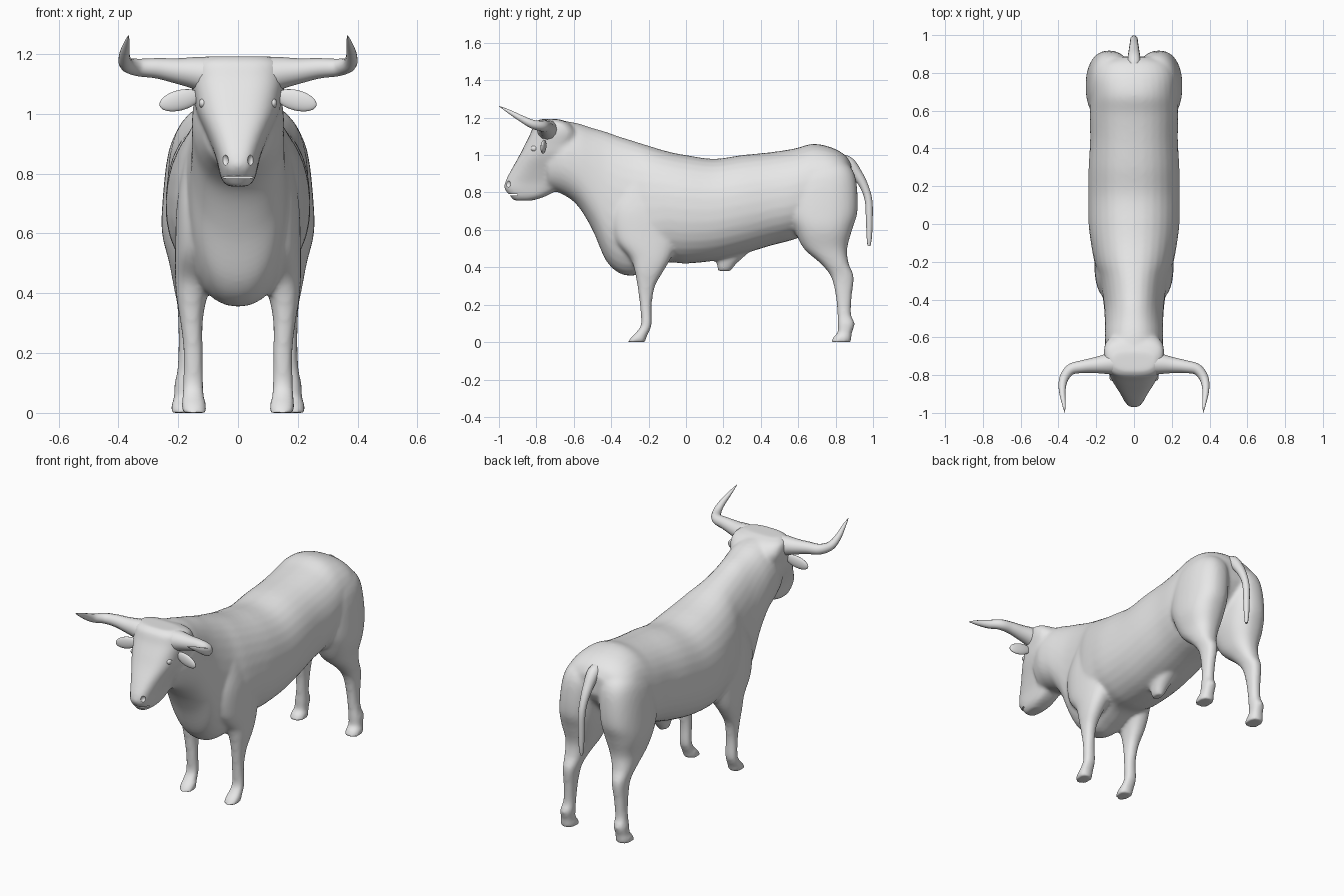
import bpy
import bmesh
from math import cos, sin, pi, copysign
from mathutils import Vector

start_cube = bpy.data.objects.get("Cube")
if start_cube:
    bpy.data.objects.remove(start_cube, do_unlink=True)

hide_grey = bpy.data.materials.new("hide_grey")
hide_grey.use_nodes = True
colour = (0.8, 0.8, 0.8, 1)
hide_grey.diffuse_color = colour
for node in hide_grey.node_tree.nodes:
    if node.type == "BSDF_PRINCIPLED":
        node.inputs["Base Color"].default_value = colour


def spline(points, steps=5):
    """Smooth curve through stations of any number of values."""
    points = [Vector(p) for p in points]
    result = []
    last = len(points) - 1
    for i in range(last):
        a, b, c, d = points[max(i - 1, 0)], points[i], points[i + 1], points[min(i + 2, last)]
        for step in range(steps):
            t = step / steps
            result.append(b + (c - a) * (t / 2)
                          + (a * 2 - b * 5 + c * 4 - d) * (t * t / 2)
                          + (b * 3 - a - c * 3 + d) * (t ** 3 / 2))
    result.append(points[last])
    return result


def power(value, exponent):
    return copysign(abs(value) ** exponent, value)


def loft(bm, axis, stations, side=1, flare=0.0, exponent=0.85, count=32):
    """Closed skin through stations (position, low, high, x centre, half width)."""
    rings = []
    for position, low, high, centre, half in spline(stations):
        ring = []
        for i in range(count):
            angle = 2 * pi * i / count
            s = power(sin(angle), exponent)
            x = side * (centre + half * power(cos(angle), exponent) * (1 + flare * s))
            across = (low + high) / 2 + s * (high - low) / 2
            point = (x, position, across) if axis == "y" else (x, across, position)
            ring.append(bm.verts.new(point))
        rings.append(ring)
    for a, b in zip(rings, rings[1:]):
        for i in range(count):
            j = (i + 1) % count
            bm.faces.new((a[i], a[j], b[j], b[i]))
    bm.faces.new(rings[0])
    bm.faces.new(rings[-1])


def finish(obj, name):
    obj.name = name
    obj.data.materials.clear()
    obj.data.materials.append(hide_grey)
    bpy.ops.object.select_all(action="DESELECT")
    obj.select_set(True)
    bpy.context.view_layer.objects.active = obj
    bpy.ops.object.shade_smooth()


def tube(name, path):
    """Round tapering tube along (x, y, z, radius) points."""
    curve = bpy.data.curves.new(name, "CURVE")
    curve.dimensions = "3D"
    curve.bevel_depth = 1
    curve.bevel_resolution = 4
    curve.use_fill_caps = True
    samples = spline(path, 6)
    line = curve.splines.new("POLY")
    line.points.add(len(samples) - 1)
    for point, sample in zip(line.points, samples):
        point.co = (*sample[:3], 1)
        point.radius = sample[3]
    obj = bpy.data.objects.new(name, curve)
    bpy.context.collection.objects.link(obj)
    bpy.ops.object.select_all(action="DESELECT")
    obj.select_set(True)
    bpy.context.view_layer.objects.active = obj
    bpy.ops.object.convert(target="MESH")
    finish(bpy.context.view_layer.objects.active, name)


def ellipsoid(name, location, scale, rotation=(0, 0, 0)):
    bpy.ops.mesh.primitive_uv_sphere_add(segments=24, ring_count=16, radius=1,
                                         location=location, rotation=rotation)
    obj = bpy.context.object
    obj.scale = scale
    finish(obj, name)
    return obj


body_mesh = bmesh.new()

# Neck, chest, barrel and rump: y, underside, back line, half width
trunk = [
    (-.74, .82, 1.15, .12), (-.66, .79, 1.18, .15), (-.58, .73, 1.17, .155),
    (-.5, .6, 1.145, .155), (-.43, .44, 1.125, .16), (-.36, .37, 1.1, .17),
    (-.28, .355, 1.075, .185), (-.2, .385, 1.05, .21), (-.1, .425, 1.02, .228),
    (0, .42, 1, .24), (.15, .435, .98, .242), (.3, .47, 1, .24),
    (.45, .515, 1.015, .232), (.58, .55, 1.035, .235), (.68, .6, 1.06, .23),
    (.78, .7, 1.04, .22), (.85, .78, 1, .18), (.885, .84, .95, .1)]
loft(body_mesh, "y", [(y, low, high, 0, w) for y, low, high, w in trunk],
     flare=-.03, exponent=.9)

# Head: z, face line, back of jaw, half width
head = [
    (.757, -.92, -.82, .035), (.78, -.94, -.75, .055), (.82, -.97, -.68, .066),
    (.86, -.965, -.64, .076), (.92, -.935, -.6, .1), (1, -.89, -.58, .135),
    (1.06, -.86, -.58, .148), (1.12, -.83, -.58, .158), (1.17, -.81, -.62, .15),
    (1.192, -.78, -.68, .11)]
loft(body_mesh, "z", [(z, low, high, 0, w) for z, low, high, w in head],
     flare=.08, exponent=.7)

# Sheath under the belly
loft(body_mesh, "z", [(.5, .15, .36, 0, .06), (.42, .165, .27, 0, .04), (.38, .17, .24, 0, .025)])

# Legs: z, front edge, rear edge, x centre, half width
front_leg = [
    (.85, -.34, -.1, .11, .07), (.7, -.4, -.03, .12, .085), (.55, -.38, -.04, .13, .08),
    (.45, -.3, -.08, .145, .065), (.38, -.275, -.12, .155, .05), (.3, -.26, -.165, .155, .037),
    (.2, -.247, -.183, .15, .032), (.1, -.24, -.183, .15, .034), (.06, -.26, -.195, .15, .037),
    (.03, -.29, -.21, .148, .041), (0, -.312, -.218, .147, .043)]
hind_leg = [
    (.98, .66, .83, .09, .07), (.93, .6, .885, .11, .1), (.85, .55, .912, .122, .115),
    (.7, .54, .917, .135, .118), (.6, .58, .888, .142, .112), (.5, .63, .862, .145, .085),
    (.42, .72, .87, .155, .06), (.35, .775, .897, .16, .042), (.25, .8, .887, .165, .034),
    (.15, .81, .882, .17, .032), (.1, .81, .902, .175, .037), (.05, .81, .887, .178, .037),
    (.03, .79, .885, .18, .042), (0, .773, .882, .18, .045)]
for side in (1, -1):
    loft(body_mesh, "z", front_leg, side)
    loft(body_mesh, "z", hind_leg, side)

bmesh.ops.recalc_face_normals(body_mesh, faces=body_mesh.faces[:])
mesh = bpy.data.meshes.new("body")
body_mesh.to_mesh(mesh)
body_mesh.free()
body = bpy.data.objects.new("body", mesh)
bpy.context.collection.objects.link(body)

# Fuse the masses into one skin and soften the joins
fuse = body.modifiers.new("fuse", "REMESH")
fuse.mode = "VOXEL"
fuse.voxel_size = .01
soften = body.modifiers.new("soften", "SMOOTH")
soften.factor = .5
soften.iterations = 10

# Nostrils and mouth slit
cutters = [ellipsoid("nostril_cutter", (side * .047, -.955, .845), (.015, .018, .02))
           for side in (1, -1)]
bpy.ops.mesh.primitive_cube_add(size=1, location=(0, -.95, .787))
bpy.context.object.scale = (.3, .1, .008)
bpy.context.object.name = "mouth_cutter"
cutters.append(bpy.context.object)
for cutter in cutters:
    cutter.hide_render = True
    cut = body.modifiers.new("cut", "BOOLEAN")
    cut.operation = "DIFFERENCE"
    cut.object = cutter

finish(body, "body")
for modifier in list(body.modifiers):
    bpy.ops.object.modifier_apply(modifier=modifier.name)
for cutter in cutters:
    bpy.data.objects.remove(cutter, do_unlink=True)
finish(body, "body")
bpy.ops.object.shade_smooth_by_angle(angle=pi / 3)

# Horns, ears and eyes on both sides
horn = [
    (.05, -.735, 1.12, .07), (.13, -.74, 1.135, .056), (.2, -.747, 1.143, .043),
    (.27, -.755, 1.152, .034), (.335, -.77, 1.155, .029), (.372, -.82, 1.165, .024),
    (.38, -.88, 1.195, .018), (.372, -.95, 1.235, .01), (.366, -1, 1.262, .001)]
for side, label in ((1, "left"), (-1, "right")):
    tube(label + "_horn", [(side * x, y, z, r) for x, y, z, r in horn])
    ellipsoid(label + "_ear", (side * .195, -.762, 1.045), (.07, .014, .034),
              (0, side * .25, side * -.12))
    ellipsoid(label + "_eye", (side * .117, -.81, 1.035), (.014, .02, .016))

# Tail
tube("tail", [
    (0, .78, .97, .03), (0, .86, .96, .036), (0, .92, .89, .028), (0, .958, .82, .022),
    (0, .977, .75, .02), (0, .98, .65, .018), (0, .98, .56, .014), (0, .978, .515, .008)])
